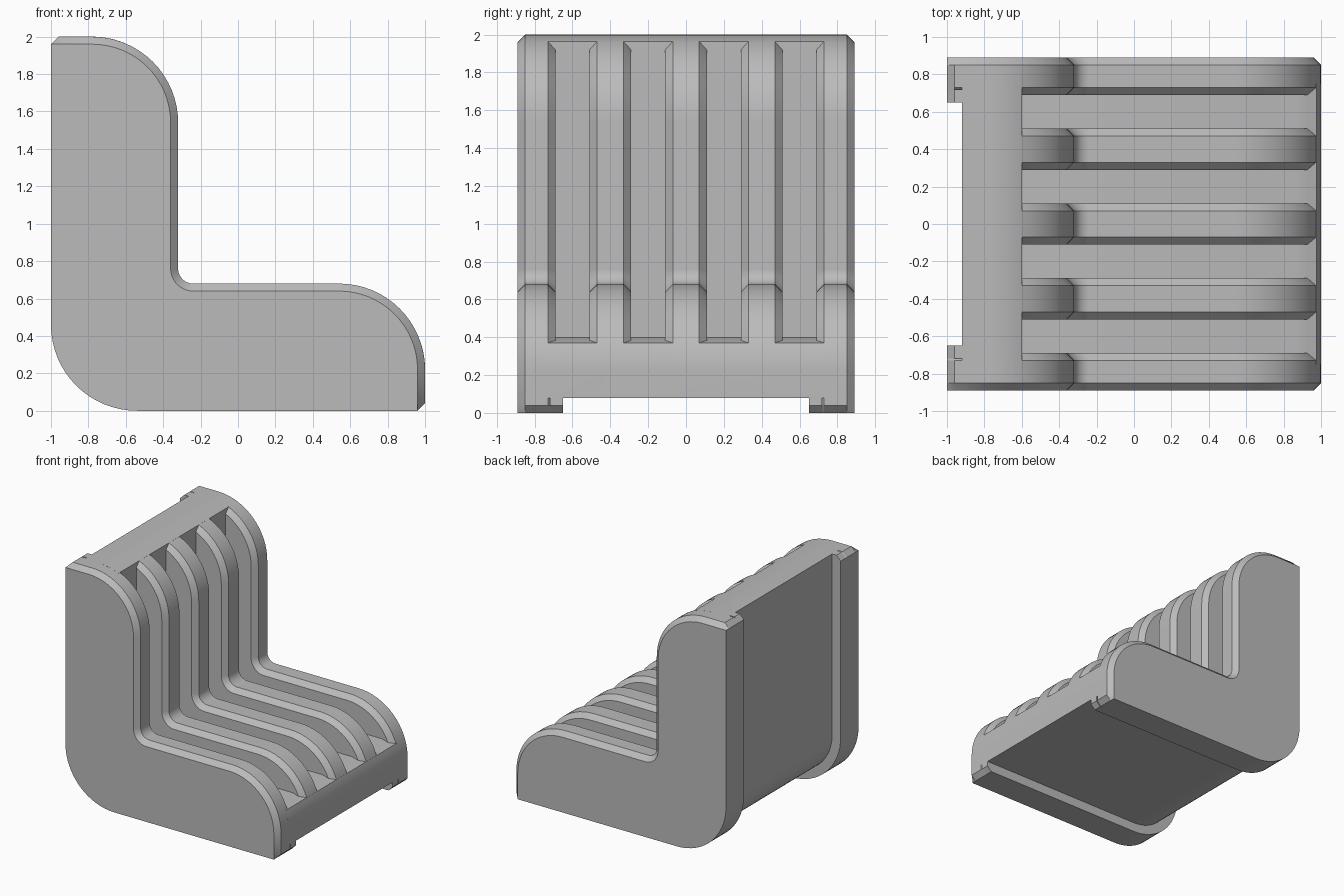
import bpy, bmesh, math

if "Cube" in bpy.data.objects:
    bpy.data.objects.remove(bpy.data.objects["Cube"])

C = 0.04            # chamfer size
HALF = 0.89         # half width in y
R = 0.46            # large corner radius
SEG = 16

grey = bpy.data.materials.new("plain grey")
grey.diffuse_color = (0.5, 0.5, 0.5, 1)
grey.use_nodes = True
grey.node_tree.nodes["Principled BSDF"].inputs["Base Color"].default_value = grey.diffuse_color


def arc(cx, cz, r, a0, a1):
    return [(cx + r * math.cos(math.radians(a0 + (a1 - a0) * i / SEG)),
             cz + r * math.sin(math.radians(a0 + (a1 - a0) * i / SEG)))
            for i in range(SEG + 1)]


def seat_line(d):
    """Upper L-shaped contour, pulled inward by d."""
    return (arc(-0.78, 1.54, R - d, 90, 0) + arc(-0.24, 0.76, 0.08 + d, 180, 270)
            + arc(0.54, 0.22, R - d, 90, 0))


def back_line(d):
    """Rounded bottom-rear contour, pulled inward by d."""
    return arc(-0.54, 0.46, R - d, 270, 180)


def rib_profile(d, recessed):
    if recessed:
        return [(-0.92, 2 - d)] + seat_line(d) + [(1 - d, 0.08)] + back_line(0.08)
    return ([(-1, 1.96), (-0.96, 2 - d)] + seat_line(d)
            + [(1 - d, 0.04), (0.96, 0)] + back_line(0))


def loft(name, sections):
    """Closed solid through (y, profile) sections with equal point counts."""
    bm = bmesh.new()
    rings = [[bm.verts.new((x, y, z)) for x, z in prof] for y, prof in sections]
    n = len(rings[0])
    for a, b in zip(rings, rings[1:]):
        for i in range(n):
            j = (i + 1) % n
            bm.faces.new((a[i], a[j], b[j], b[i]))
    bm.faces.new(rings[0])
    bm.faces.new(rings[-1])
    bmesh.ops.remove_doubles(bm, verts=bm.verts, dist=1e-5)
    bmesh.ops.recalc_face_normals(bm, faces=bm.faces)
    me = bpy.data.meshes.new(name)
    bm.to_mesh(me)
    bm.free()
    me.materials.append(grey)
    ob = bpy.data.objects.new(name, me)
    bpy.context.collection.objects.link(ob)
    return ob


def rib(name, y0, y1, recessed):
    low, full = rib_profile(C, recessed), rib_profile(0, recessed)
    return loft(name, [(y0, low), (y0 + C, full), (y1 - C, full), (y1, low)])


# core with the slot floor, seen between the ribs
top_a = math.degrees(math.acos(0.18 / R))
end_a = math.degrees(math.asin(0.15 / R))
core_profile = ([(-0.92, 2)] + arc(-0.78, 1.54, R, 90, top_a)
                + [(-0.6, 0.40), (0.87, 0.40)] + arc(0.54, 0.22, R, end_a, 0)
                + [(1, 0.08)] + back_line(0.08))
body = loft("bracket_body", [(-0.75, core_profile), (0.75, core_profile)])

# inner ribs, wide side ribs
parts = [rib("inner_rib", y - 0.11, y + 0.11, True) for y in (-0.4, 0, 0.4)]
parts += [rib("side_rib", -HALF, -0.69, False), rib("side_rib", 0.69, HALF, False)]

# inner edges of the raised rails along the back and bottom
rail = ([(-0.92, 2), (-0.96, 2), (-1, 1.96)] + back_line(0)[::-1]
        + [(0.96, 0), (1, 0.04), (1, 0.08)] + back_line(0.08))
for s in (-1, 1):
    parts.append(loft("rail_edge", [(s * 0.65, rail), (s * 0.72, rail)]))

# fuse everything into one solid
for p in parts:
    m = body.modifiers.new("fuse", 'BOOLEAN')
    m.operation = 'UNION'
    m.solver = 'EXACT'
    m.object = p
bpy.context.view_layer.objects.active = body
body.select_set(True)
for m in list(body.modifiers):
    bpy.ops.object.modifier_apply(modifier=m.name)
for p in parts:
    bpy.data.objects.remove(p)
bpy.ops.object.shade_smooth_by_angle(angle=math.radians(30))
